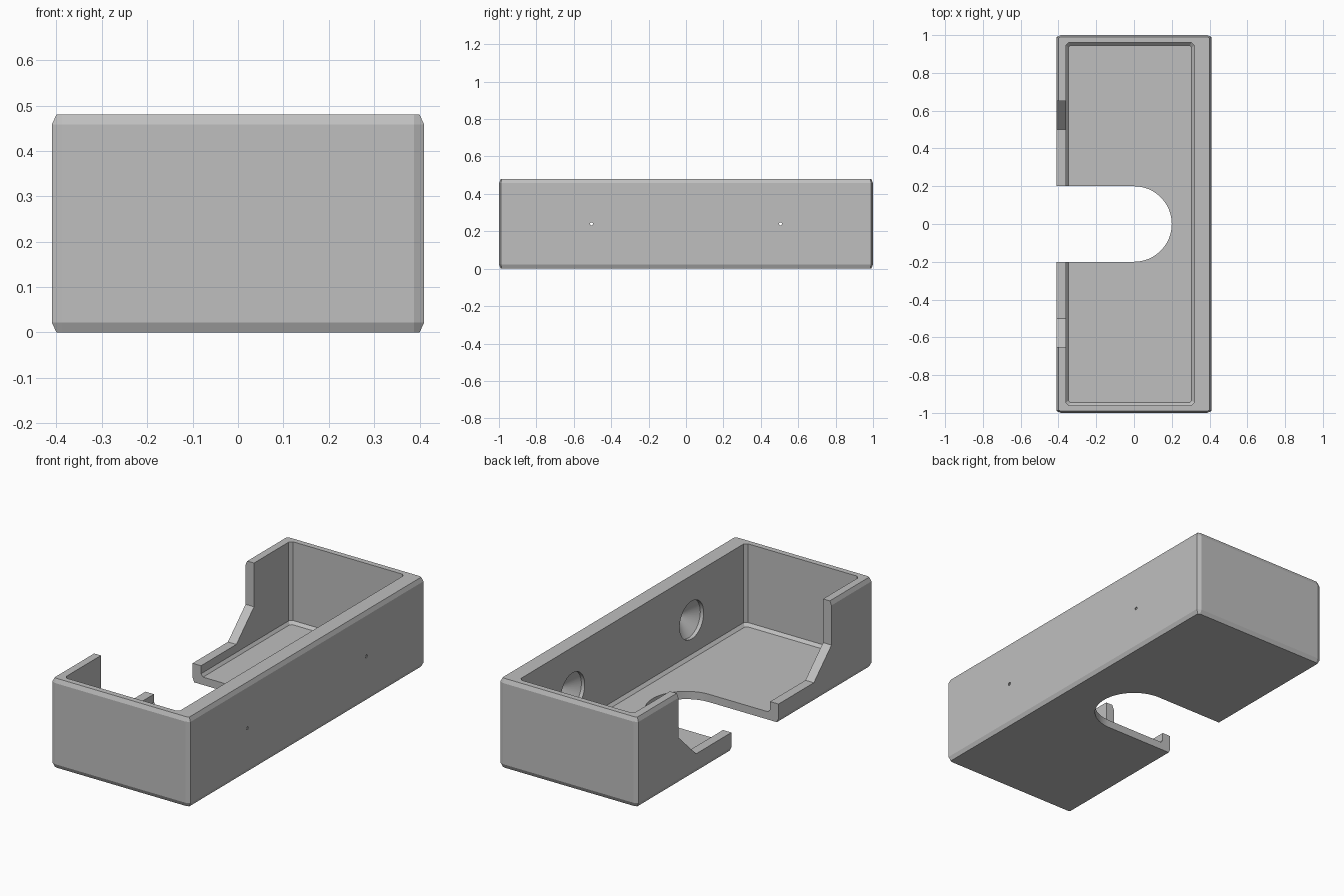
import bpy, bmesh, math

if "Cube" in bpy.data.objects:
    bpy.data.objects.remove(bpy.data.objects["Cube"])

grey = bpy.data.materials.new("plain grey")
grey.diffuse_color = (0.52, 0.52, 0.52, 1)
grey.use_nodes = True
grey.node_tree.nodes["Principled BSDF"].inputs["Base Color"].default_value = grey.diffuse_color


def loft(name, rings):
    """Closed solid skinned through rings with equal point counts."""
    bm = bmesh.new()
    loops = [[bm.verts.new(p) for p in ring] for ring in rings]
    n = len(loops[0])
    for a, b in zip(loops, loops[1:]):
        for i in range(n):
            j = (i + 1) % n
            bm.faces.new((a[i], a[j], b[j], b[i]))
    bm.faces.new(loops[0][::-1])
    bm.faces.new(loops[-1])
    bmesh.ops.recalc_face_normals(bm, faces=bm.faces)
    mesh = bpy.data.meshes.new(name)
    bm.to_mesh(mesh)
    bm.free()
    mesh.materials.append(grey)
    obj = bpy.data.objects.new(name, mesh)
    bpy.context.collection.objects.link(obj)
    return obj


def cut_rect(x0, x1, y, cx, cy, z):
    """Rectangle with clipped corners at height z."""
    return [(x0 + cx, -y, z), (x1 - cx, -y, z), (x1, -y + cy, z), (x1, y - cy, z),
            (x1 - cx, y, z), (x0 + cx, y, z), (x0, y - cy, z), (x0, -y + cy, z)]


# Outer block with chamfered edges
tray = loft("tray", [
    cut_rect(-0.40, 0.40, 0.99, 0.012, 0.006, 0),
    cut_rect(-0.41, 0.41, 1.0, 0.022, 0.01, 0.022),
    cut_rect(-0.41, 0.41, 1.0, 0.022, 0.01, 0.458),
    cut_rect(-0.40, 0.40, 0.99, 0.012, 0.006, 0.48)])

# Inner cavity, chamfered where it meets the floor
cavity = loft("cavity_cutter", [
    cut_rect(-0.348, 0.305, 0.945, 0.01, 0.01, 0.042),
    cut_rect(-0.36, 0.32, 0.96, 0.015, 0.015, 0.057),
    cut_rect(-0.36, 0.32, 0.96, 0.015, 0.015, 0.7)])

# Stepped opening in the left wall
half = [(0.5, 0.10), (0.65, 0.245), (0.65, 0.7)]
profile = half + [(-y, z) for y, z in reversed(half)]
opening = loft("side_opening_cutter",
               [[(x, y, z) for y, z in profile] for x in (-0.6, -0.3)])

# Round-ended slot through the floor
arc = [(0.2 * math.cos(a), 0.2 * math.sin(a))
       for a in (math.radians(-90 + 180 * i / 32) for i in range(33))]
outline = [(-0.6, -0.2)] + arc + [(-0.6, 0.2)]
slot = loft("slot_cutter", [[(x, y, z) for x, y in outline] for z in (-0.2, 0.3)])

# Countersunk holes in the right wall, ending in a pinhole
cutters = [cavity, opening, slot]
for side in (-1, 1):
    rings = []
    for x, r in ((0.25, 0.102), (0.34, 0.102), (0.405, 0.008), (0.45, 0.008)):
        rings.append([(x, 0.505 * side + r * math.cos(math.tau * i / 40),
                       0.24 + r * math.sin(math.tau * i / 40)) for i in range(40)])
    cutters.append(loft("hole_cutter", rings))

bpy.context.view_layer.objects.active = tray
for c in cutters:
    m = tray.modifiers.new(c.name, 'BOOLEAN')
    m.operation = 'DIFFERENCE'
    m.solver = 'EXACT'
    m.object = c
    bpy.ops.object.modifier_apply(modifier=m.name)
    bpy.data.objects.remove(c)

# Smooth only the curved surfaces
bpy.ops.object.select_all(action='DESELECT')
tray.select_set(True)
bpy.ops.object.shade_smooth_by_angle(angle=math.radians(15))
